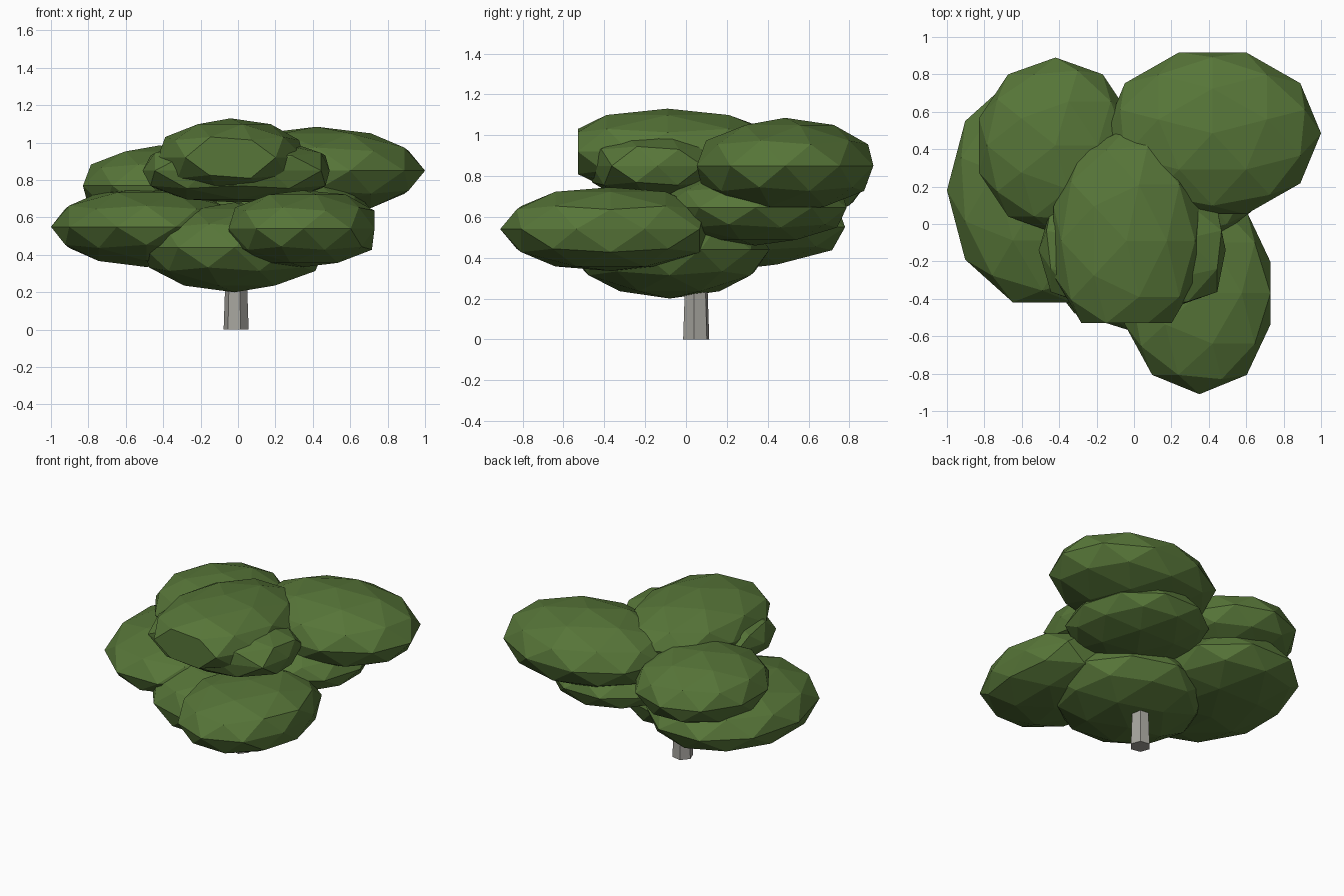
import bpy
import bmesh
from math import radians
from mathutils import Matrix

cube = bpy.data.objects.get("Cube")
if cube:
    bpy.data.objects.remove(cube, do_unlink=True)


def make_material(name, rgb):
    mat = bpy.data.materials.new(name)
    mat.use_nodes = True
    color = (*rgb, 1)
    mat.diffuse_color = color
    bsdf = mat.node_tree.nodes["Principled BSDF"]
    bsdf.inputs["Base Color"].default_value = color
    bsdf.inputs["Roughness"].default_value = 0.9
    return mat


leaf_green = make_material("leaf_green", (0.095, 0.18, 0.04))
bark_grey = make_material("bark_grey", (0.38, 0.37, 0.34))


def add_object(name, bm, mat):
    mesh = bpy.data.meshes.new(name)
    bm.to_mesh(mesh)
    bm.free()
    mesh.materials.append(mat)
    obj = bpy.data.objects.new(name, mesh)
    bpy.context.collection.objects.link(obj)


def leaf_clump(name, center, radii, turn=0, low=(-2, -2, 0), high=(2, 2, 2)):
    """Flattened, faceted ball of leaves with ends blunted at low and high."""
    bm = bmesh.new()
    bmesh.ops.create_icosphere(bm, subdivisions=2, radius=1)
    bm.transform(Matrix.Translation(center) @ Matrix.Diagonal((*radii, 1))
                 @ Matrix.Rotation(radians(turn), 4, "Z"))
    for vert in bm.verts:
        vert.co = [min(max(c, a), b) for c, a, b in zip(vert.co, low, high)]
    add_object(name, bm, leaf_green)


# Lower tier of foliage
leaf_clump("lower_center_foliage", (-0.02, -0.08, 0.44), (0.51, 0.49, 0.24))
leaf_clump("lower_front_foliage", (0.35, -0.37, 0.54), (0.43, 0.54, 0.215),
           low=(-0.05, -0.91, 0.335), high=(0.73, 0.11, 0.745))
leaf_clump("lower_right_foliage", (-0.49, 0.18, 0.55), (0.51, 0.63, 0.215), 18)

# Middle tier of foliage
leaf_clump("middle_back_foliage", (0.26, 0.34, 0.645), (0.45, 0.47, 0.185), 18)
leaf_clump("upper_right_foliage", (-0.42, 0.42, 0.77), (0.43, 0.47, 0.215))

# Upper tier of foliage
leaf_clump("upper_left_foliage", (0.42, 0.485, 0.85), (0.58, 0.455, 0.235), 18)
leaf_clump("crown_base_foliage", (0, -0.14, 0.85), (0.55, 0.38, 0.18), 18,
           low=(-0.51, -0.46, 0.68), high=(0.49, 0.25, 1.03))
leaf_clump("crown_top_foliage", (-0.04, -0.09, 0.92), (0.41, 0.6, 0.21),
           low=(-0.5, -0.53, 0.7))

# Six-sided trunk, slightly narrower at the top
bm = bmesh.new()
height = 0.4
bmesh.ops.create_cone(bm, cap_ends=True, segments=6, radius1=0.068,
                      radius2=0.054, depth=height)
bm.transform(Matrix.Translation((-0.01, 0.05, height / 2))
             @ Matrix.Rotation(radians(20), 4, "Z"))
add_object("trunk", bm, bark_grey)
